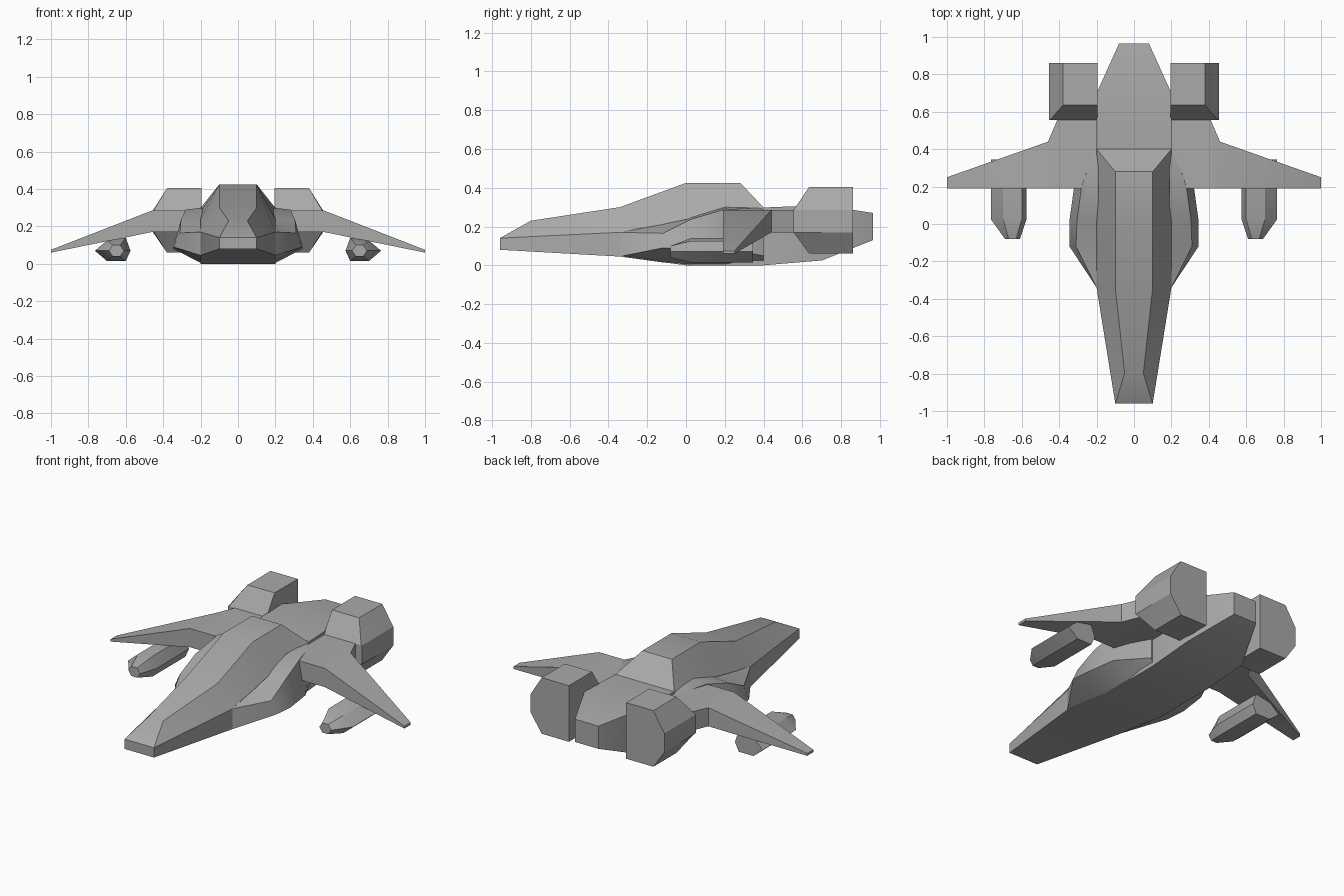
import bpy, bmesh, math
from mathutils import Vector

cube = bpy.data.objects.get("Cube")
if cube:
    bpy.data.objects.remove(cube, do_unlink=True)

grey = bpy.data.materials.new("hull grey")
grey.use_nodes = True
COLOUR = (0.4, 0.4, 0.4, 1)
grey.diffuse_color = COLOUR
grey.node_tree.nodes["Principled BSDF"].inputs["Base Color"].default_value = COLOUR


def loft(name, rings, mirror=False):
    """Skin a row of equal-length point rings, cap both ends, optionally mirror in x."""
    bm = bmesh.new()
    rows = [[bm.verts.new(Vector(p)) for p in ring] for ring in rings]
    n = len(rows[0])
    for a, b in zip(rows, rows[1:]):
        for i in range(n):
            j = (i + 1) % n
            bm.faces.new((a[i], a[j], b[j], b[i]))
    bm.faces.new(rows[0])
    bm.faces.new(rows[-1])
    bmesh.ops.remove_doubles(bm, verts=bm.verts, dist=0.0005)
    bmesh.ops.recalc_face_normals(bm, faces=bm.faces)
    mesh = bpy.data.meshes.new(name)
    bm.to_mesh(mesh)
    bm.free()
    mesh.materials.append(grey)
    obj = bpy.data.objects.new(name, mesh)
    bpy.context.collection.objects.link(obj)
    bpy.ops.object.select_all(action='DESELECT')
    obj.select_set(True)
    bpy.context.view_layer.objects.active = obj
    bpy.ops.object.shade_smooth_by_angle(angle=math.radians(30))
    if mirror:
        obj.modifiers.new("mirror", 'MIRROR')
    return obj


def along_y(sections):
    return [[(x, y, z) for x, z in pts] for y, pts in sections]


# Fuselage: half sections of bottom, shoulder and roof points
half = [
    (-0.96, [(0.10, 0.08), (0.10, 0.14), (0.10, 0.14)]),
    (-0.80, [(0.126, 0.071), (0.126, 0.148), (0.05, 0.23)]),
    (-0.34, [(0.20, 0.045), (0.20, 0.17), (0.10, 0.30)]),
    (0.0, [(0.20, 0.0), (0.20, 0.24), (0.10, 0.425)]),
    (0.28, [(0.20, 0.0), (0.20, 0.28), (0.10, 0.425)]),
    (0.40, [(0.20, 0.0), (0.20, 0.298), (0.20, 0.298)]),
    (0.70, [(0.20, 0.025), (0.20, 0.31), (0.20, 0.31)]),
    (0.965, [(0.08, 0.13), (0.08, 0.27), (0.08, 0.27)]),
]
loft("fuselage", along_y([(y, p + [(-x, z) for x, z in reversed(p)]) for y, p in half]))

# Side intakes bulging from the hull
loft("side_intakes", along_y([
    (-0.34, [(0.19, 0.045), (0.20, 0.045), (0.20, 0.17), (0.19, 0.17)]),
    (-0.12, [(0.19, 0.015), (0.345, 0.09), (0.31, 0.165), (0.19, 0.215)]),
    (0.02, [(0.19, 0.0), (0.345, 0.08), (0.305, 0.235), (0.19, 0.245)]),
    (0.20, [(0.19, 0.0), (0.32, 0.08), (0.28, 0.29), (0.19, 0.30)]),
    (0.40, [(0.19, 0.0), (0.21, 0.05), (0.21, 0.28), (0.19, 0.295)]),
]), mirror=True)

# Wings: x, trailing edge y, bottom z, top z
FRONT = 0.19
loft("wings", [
    [(x, FRONT, lo), (x, back, lo), (x, back, hi), (x, FRONT, hi)]
    for x, back, lo, hi in [(0.15, 0.58, 0.17, 0.285), (0.40, 0.58, 0.17, 0.285),
                            (0.46, 0.44, 0.17, 0.285), (1.0, 0.25, 0.06, 0.075)]
], mirror=True)

# Engine pods with a chamfered front
pod = [(0.195, 0.06), (0.38, 0.06), (0.455, 0.17), (0.455, 0.285), (0.38, 0.405), (0.195, 0.405)]
mouth = [(x if x < 0.2 else 0.455, min(max(z, 0.17), 0.285)) for x, z in pod]
mouth[1], mouth[4] = (0.45, 0.17), (0.45, 0.285)
loft("engine_pods", along_y([(0.555, mouth), (0.635, pod), (0.86, pod)]), mirror=True)

# Underwing missiles
tube = [(0.575, 0.07), (0.60, 0.015), (0.70, 0.015), (0.765, 0.07), (0.70, 0.125), (0.60, 0.14)]
tip = [(0.61, 0.07), (0.63, 0.04), (0.67, 0.04), (0.69, 0.07), (0.67, 0.10), (0.63, 0.10)]
loft("missiles", along_y([(-0.08, tip), (0.025, tube), (0.345, tube)]), mirror=True)
